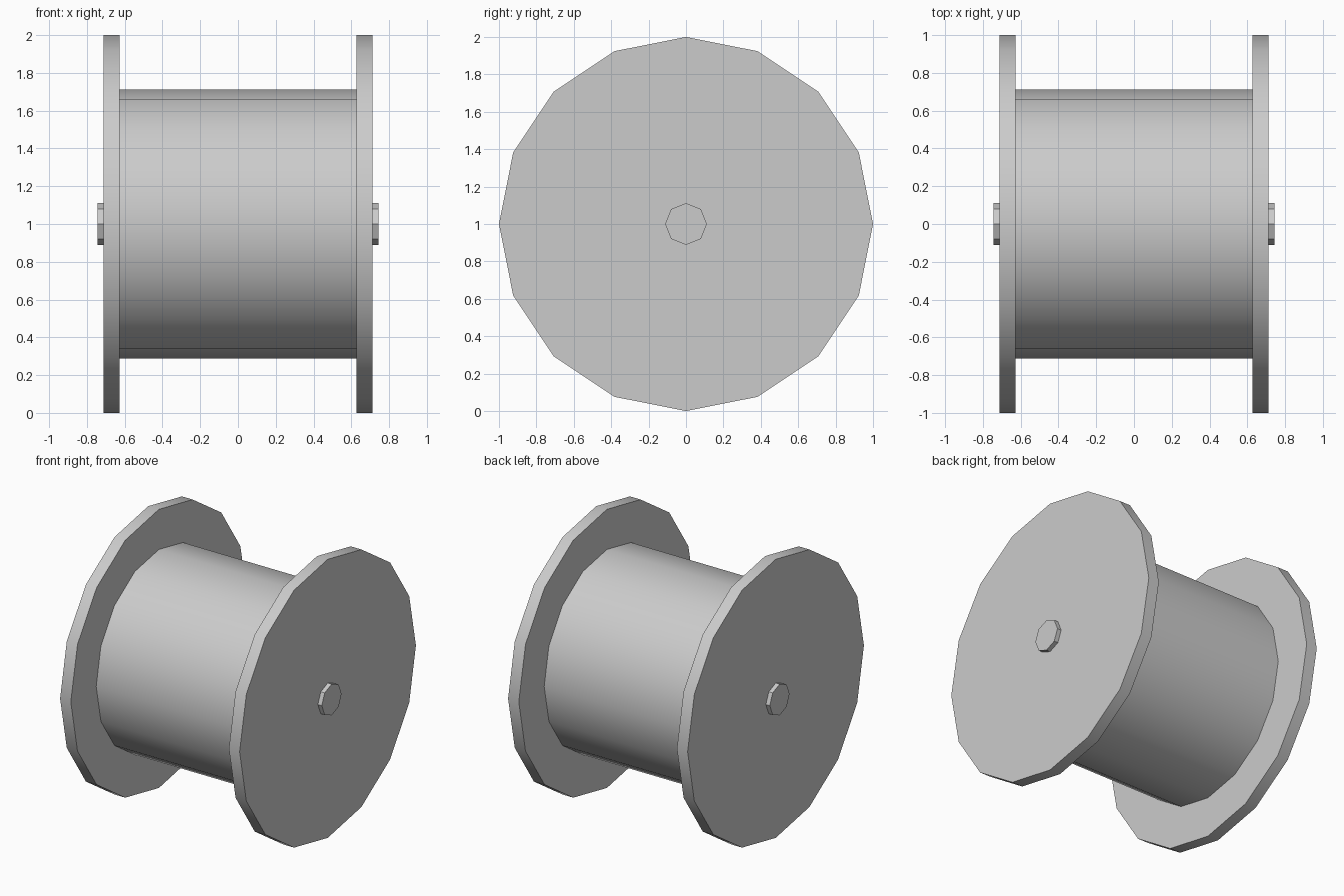
import bpy, math

if "Cube" in bpy.data.objects:
    bpy.data.objects.remove(bpy.data.objects["Cube"])

def cylinder(name, radius, x0, x1, sides, fill='NGON'):
    """Cylinder lying along x between x0 and x1, centred on z = 1."""
    bpy.ops.mesh.primitive_cylinder_add(
        vertices=sides, radius=radius, depth=x1 - x0, end_fill_type=fill,
        location=((x0 + x1) / 2, 0, 1), rotation=(0, math.pi / 2, 0))
    ob = bpy.context.object
    ob.name = name
    bpy.ops.object.transform_apply(location=True, rotation=True, scale=True)
    bpy.ops.object.shade_smooth_by_angle(angle=math.radians(30))
    return ob

# Winding drum, its open ends closed by the flanges
cylinder("drum", 0.712, -0.628, 0.628, 16, 'NOTHING')

# Flange and axle end on each side
for side, s in (("left", -1), ("right", 1)):
    a, b = sorted((s * 0.628, s * 0.713))
    cylinder(side + "_flange", 1.0, a, b, 16)
    a, b = sorted((s * 0.713, s * 0.744))
    cylinder(side + "_axle_end", 0.112, a, b, 8)
